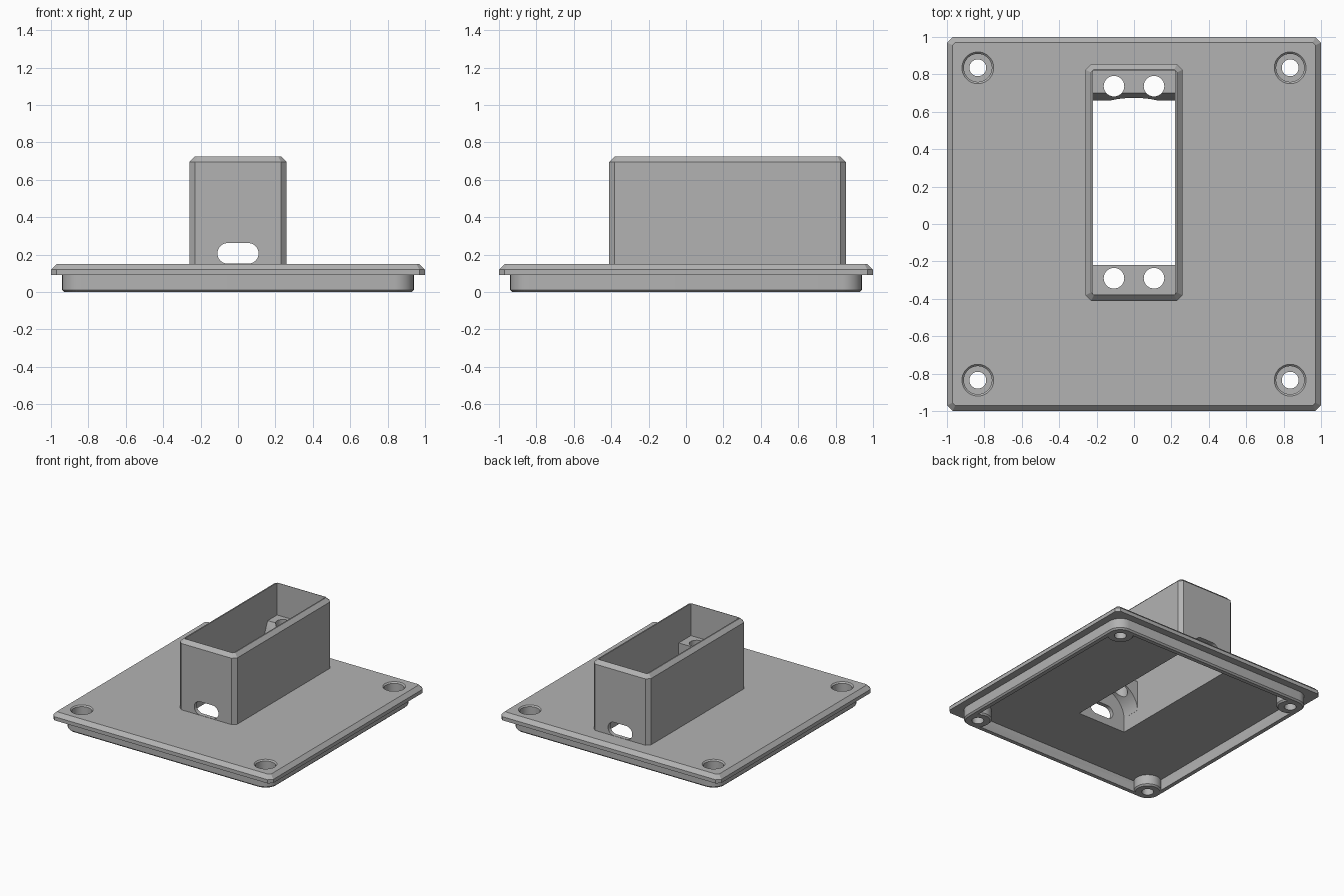
import bpy, bmesh, math
from mathutils import Matrix, Vector

cube = bpy.data.objects.get("Cube")
if cube:
    bpy.data.objects.remove(cube)

grey = bpy.data.materials.new("plain grey")
grey.use_nodes = True
colour = (0.45, 0.45, 0.45, 1)
grey.diffuse_color = colour
grey.node_tree.nodes["Principled BSDF"].inputs["Base Color"].default_value = colour


def outline(hx, hy, r, seg):
    """Rectangle with cut (seg 1) or rounded corners."""
    pts = []
    for i, (sx, sy) in enumerate([(1, 1), (-1, 1), (-1, -1), (1, -1)]):
        for k in range(seg + 1):
            a = math.pi / 2 * (i + k / seg)
            pts.append((sx * (hx - r) + r * math.cos(a),
                        sy * (hy - r) + r * math.sin(a)))
    return pts


def make(name, rings, matrix=Matrix()):
    """Join rings of points into a closed solid."""
    bm = bmesh.new()
    loops = [[bm.verts.new(p) for p in ring] for ring in rings]
    n = len(loops[0])
    for a, b in zip(loops, loops[1:]):
        for i in range(n):
            j = (i + 1) % n
            bm.faces.new((a[i], a[j], b[j], b[i]))
    bm.faces.new(loops[0][::-1])
    bm.faces.new(loops[-1])
    bmesh.ops.remove_doubles(bm, verts=bm.verts, dist=1e-5)
    bm.transform(matrix)
    bmesh.ops.recalc_face_normals(bm, faces=bm.faces)
    mesh = bpy.data.meshes.new(name)
    bm.to_mesh(mesh)
    bm.free()
    mesh.materials.append(grey)
    obj = bpy.data.objects.new(name, mesh)
    bpy.context.collection.objects.link(obj)
    return obj


def loft(name, levels, seg=1, at=(0, 0), matrix=None):
    """Levels are (height, half width, half depth, corner size)."""
    rings = [[(x, y, z) for x, y in outline(hx, hy, r, seg)]
             for z, hx, hy, r in levels]
    return make(name, rings, matrix or Matrix.Translation((*at, 0)))


def round_part(name, levels, at):
    """Levels are (height, radius)."""
    return loft(name, [(z, r, r, r) for z, r in levels], 10, at)


def cut(obj, cutters):
    for c in cutters:
        mod = obj.modifiers.new("cut", "BOOLEAN")
        mod.object, mod.operation, mod.solver = c, "DIFFERENCE", "EXACT"
    bpy.context.view_layer.update()
    graph = bpy.context.evaluated_depsgraph_get()
    mesh = bpy.data.meshes.new_from_object(obj.evaluated_get(graph))
    obj.modifiers.clear()
    obj.data = mesh


MID = 0.222       # housing centre along y
HOLE = 0.835      # screw hole offset
corners = [(x, y) for x in (-HOLE, HOLE) for y in (-HOLE, HOLE)]
flat = Matrix.Rotation(math.pi / 2, 4, "X")   # turns a loft to run along y

# Cutters
cavity = loft("cavity_cutter", [(-0.1, 0.22, 0.6, 0.001), (0.9, 0.22, 0.6, 0.001)],
              at=(0, MID))
slot = loft("slot_cutter", [(-1, 0.11, 0.055, 0.055), (1, 0.11, 0.055, 0.055)], 8,
            matrix=Matrix.Translation((0, 0, 0.207)) @ flat)
arch = loft("arch_cutter", [(-1, 0.22, 0.3, 0.2), (1, 0.22, 0.3, 0.2)], 12,
            matrix=Matrix.Translation((0, 0, 0.1)) @ flat)
screw_cuts = [round_part("screw_cutter",
                         [(-0.1, 0.045), (0.07, 0.045), (0.07, 0.075), (0.14, 0.075),
                          (0.15, 0.085), (0.2, 0.085)], c) for c in corners]
pin_cuts = [round_part("pin_cutter", [(0.1, 0.055), (0.7, 0.055)], (x, y))
            for x in (-0.107, 0.107) for y in (-0.29, 0.737)]

# Base plate with bevelled top
plate = loft("base_plate", [(0.09, 1, 1, 0.03), (0.12, 1, 1, 0.03),
                            (0.15, 0.97, 0.97, 0.015)])
cut(plate, [cavity] + screw_cuts)

# Hollow locating rim underneath
rim = loft("underside_rim", [(0, 0.928, 0.928, 0.095), (0.012, 0.94, 0.94, 0.105),
                             (0.1, 0.94, 0.94, 0.105)], 8)
rim_hole = loft("rim_cutter", [(-0.1, 0.895, 0.895, 0.06), (0.2, 0.895, 0.895, 0.06)], 8)
cut(rim, [rim_hole] + screw_cuts)

# Screw bosses in the rim corners
parts = [plate, rim]
for i, c in enumerate(corners):
    boss = round_part(f"screw_boss_{i + 1}", [(0, 0.093), (0.012, 0.104), (0.1, 0.104)], c)
    cut(boss, [screw_cuts[i]])
    parts.append(boss)

# Open-topped housing with a slot in both ends
housing = loft("housing", [(0.1, 0.26, 0.633, 0.03), (0.695, 0.26, 0.633, 0.03),
                           (0.725, 0.23, 0.603, 0.015)], at=(0, MID))
cut(housing, [cavity, slot])
parts.append(housing)

# Arched mounting shelves inside each end
profiles = {
    "front_shelf": [(-0.39, 0.21), (-0.22, 0.21), (-0.22, 0.46), (-0.39, 0.46)],
    "back_shelf": [(0.83, 0.21), (0.66, 0.21), (0.66, 0.37), (0.70, 0.46), (0.83, 0.46)],
}
for name, profile in profiles.items():
    shelf = make(name, [[(x, y, z) for y, z in profile] for x in (-0.225, 0.225)])
    cut(shelf, [arch] + pin_cuts)
    parts.append(shelf)

for c in [cavity, slot, arch, rim_hole] + screw_cuts + pin_cuts:
    bpy.data.objects.remove(c)

# Smooth round surfaces, crisp edges
bpy.ops.object.select_all(action="DESELECT")
for p in parts:
    p.select_set(True)
bpy.context.view_layer.objects.active = plate
bpy.ops.object.shade_smooth_by_angle(angle=math.radians(30))
